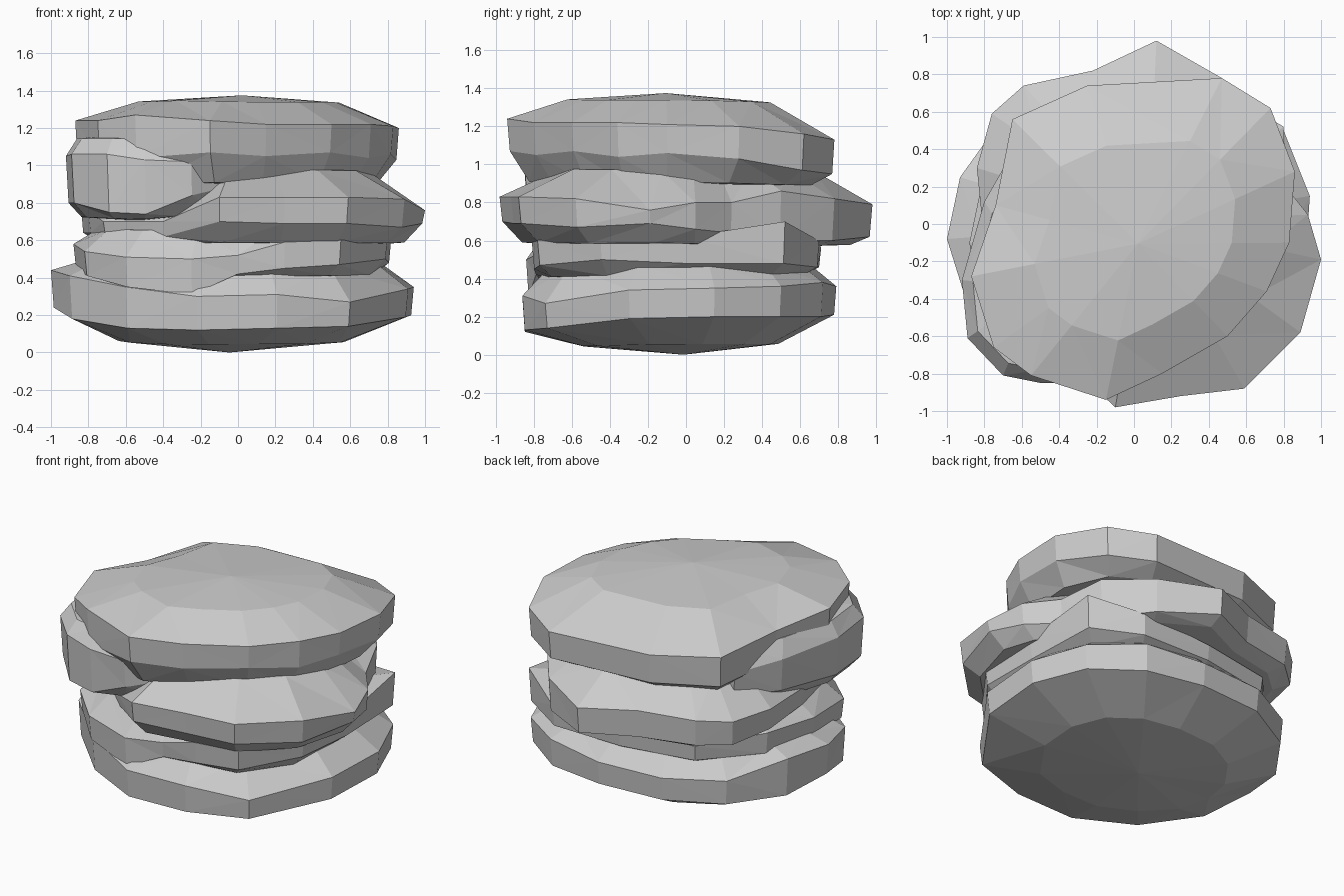
import bpy, bmesh


def slab(name, outline, bottom, top):
    """Stone slab: outline of (x, y, z_low, z_high); bottom/top = (inner scale, inner z, centre z)."""
    n = len(outline)
    cx = sum(p[0] for p in outline) / n
    cy = sum(p[1] for p in outline) / n
    bm = bmesh.new()

    def inner(scale, z, k):
        return [bm.verts.new((cx + (p[0] - cx) * scale, cy + (p[1] - cy) * scale,
                              p[k] + (z - p[k]) * 0.85)) for p in outline]

    rings = [inner(bottom[0], bottom[1], 2),
             [bm.verts.new((p[0] * 0.985, p[1] * 0.985, p[2])) for p in outline],
             [bm.verts.new((p[0], p[1], p[3])) for p in outline],
             inner(top[0], top[1], 3)]
    low = bm.verts.new((cx, cy, bottom[2]))
    high = bm.verts.new((cx, cy, top[2]))
    for i in range(n):
        j = (i + 1) % n
        for a, b in zip(rings, rings[1:]):
            bm.faces.new((a[i], a[j], b[j], b[i]))
        bm.faces.new((low, rings[0][j], rings[0][i]))
        bm.faces.new((high, rings[3][i], rings[3][j]))
    bmesh.ops.triangulate(bm, faces=bm.faces[:])
    bmesh.ops.recalc_face_normals(bm, faces=bm.faces[:])
    me = bpy.data.meshes.new(name)
    bm.to_mesh(me)
    bm.free()
    ob = bpy.data.objects.new(name, me)
    bpy.context.collection.objects.link(ob)
    return ob


# wide bottom slab
base = slab("layered_rock", [
    (.94, .15, .20, .35), (.80, .50, .20, .36), (.50, .72, .20, .38), (.10, .79, .21, .36),
    (-.35, .76, .21, .36), (-.70, .57, .20, .36), (-.93, .25, .20, .45), (-1, -.08, .24, .44),
    (-.90, -.40, .18, .41), (-.60, -.68, .13, .35), (-.22, -.86, .12, .30), (.21, -.86, .13, .31),
    (.60, -.74, .14, .27), (.91, -.30, .19, .34)], (.62, .03, 0), (.82, .50, .52))

# recessed lower layer
lower = slab("lower_layer", [
    (.82, 0, .48, .62), (.80, .52, .48, .70), (.50, .70, .46, .60), (0, .71, .46, .56),
    (-.50, .62, .46, .56), (-.80, .28, .46, .60), (-.88, -.10, .46, .58), (-.82, -.50, .41, .54),
    (-.60, -.72, .35, .51), (-.25, -.84, .31, .50), (0, -.80, .42, .52), (.25, -.81, .45, .59),
    (.55, -.78, .47, .60), (.80, -.45, .50, .62)], (.88, .40, .38), (.84, .68, .69))

# jutting middle slab
middle = slab("middle_slab", [
    (1, -.19, .69, .76), (.93, .05, .66, .80), (.78, .24, .64, .80), (.68, .50, .60, .86),
    (.47, .78, .60, .82), (.12, .98, .62, .79), (-.22, .82, .62, .80), (-.59, .74, .63, .80),
    (-.76, .59, .62, .78), (-.84, .30, .64, .78), (-.80, -.10, .64, .76), (-.72, -.45, .63, .70),
    (-.40, -.70, .62, .70), (-.10, -.98, .70, .83), (.25, -.92, .69, .83), (.59, -.88, .69, .83),
    (.89, -.58, .67, .82)], (.88, .57, .55), (.68, 1.0, 1.02))

# drooping lobe under the cap at front left
lobe = slab("left_lobe", [
    (-.92, -.30, .80, 1.05), (-.89, -.61, .80, 1.06), (-.70, -.81, .75, 1.06),
    (-.50, -.85, .74, 1.03), (-.25, -.85, .84, 1.02), (0, -.70, .90, 1.02), (.1, -.10, .88, 1.0),
    (-.40, .30, .85, 1.0), (-.64, .40, .84, 1.0), (-.80, .12, .82, 1.03)],
    (.8, .71, .70), (.86, 1.16, 1.18))

# tilted cap slab
cap = slab("cap_slab", [
    (.83, -.10, 1.06, 1.21), (.86, .28, 1.03, 1.20), (.73, .62, .97, 1.16), (.47, .78, .95, 1.13),
    (-.25, .74, .96, 1.15), (-.65, .56, .97, 1.17), (-.74, .10, 1.0, 1.20), (-.87, -.28, 1.0, 1.24),
    (-.75, -.66, 1.04, 1.24), (-.55, -.81, 1.04, 1.27), (-.15, -.94, 1.07, 1.24),
    (.15, -.80, 1.05, 1.22), (.50, -.60, 1.07, 1.22), (.71, -.36, 1.04, 1.22)],
    (.86, .88, .86), (.62, 1.36, 1.375))

# fuse all layers into one rock
for part in (lower, middle, lobe, cap):
    mod = base.modifiers.new("fuse", 'BOOLEAN')
    mod.operation = 'UNION'
    mod.solver = 'EXACT'
    mod.object = part
fused = bpy.data.meshes.new_from_object(base.evaluated_get(bpy.context.evaluated_depsgraph_get()))
base.modifiers.clear()
base.data = fused
for part in (lower, middle, lobe, cap):
    bpy.data.objects.remove(part)
